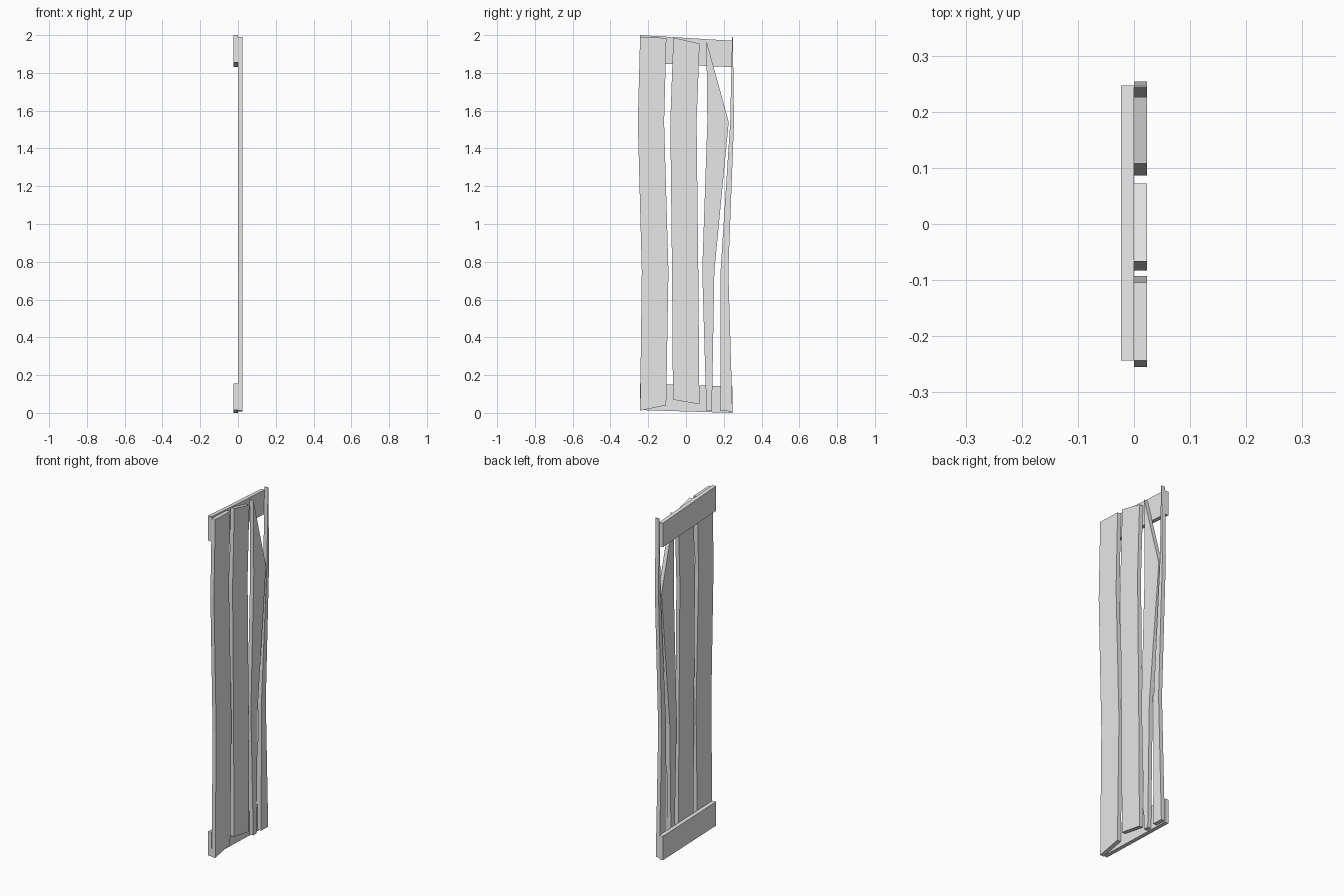
import bpy
import bmesh

# Remove the default cube
default_cube = bpy.data.objects.get("Cube")
if default_cube:
    bpy.data.objects.remove(default_cube, do_unlink=True)

# Single flat colour
grey = bpy.data.materials.new("plain_grey")
grey.use_nodes = True
colour = (0.8, 0.8, 0.8, 1.0)
grey.diffuse_color = colour
grey.node_tree.nodes["Principled BSDF"].inputs["Base Color"].default_value = colour

LOW_BEND, HIGH_BEND = 0.75, 1.54   # heights where the warped boards bend
THICKNESS = 0.023


def make_board(name, rows, x_start, x_end):
    """Build a flat board from (left, right) edge points, then thicken it along x."""
    bm = bmesh.new()
    pairs = [[bm.verts.new((x_start, y, z)) for y, z in row] for row in rows]
    for (low_a, low_b), (high_a, high_b) in zip(pairs, pairs[1:]):
        bm.faces.new((low_a, low_b, high_b, high_a))
    result = bmesh.ops.extrude_face_region(bm, geom=bm.faces[:])
    moved = [g for g in result["geom"] if isinstance(g, bmesh.types.BMVert)]
    bmesh.ops.translate(bm, verts=moved, vec=(x_end - x_start, 0, 0))
    # The starting sheet closes the back of the board
    if not any(all(abs(v.co.x - x_start) < 1e-5 for v in f.verts) for f in bm.faces):
        for (low_a, low_b), (high_a, high_b) in zip(pairs, pairs[1:]):
            bm.faces.new((low_a, low_b, high_b, high_a))
    bmesh.ops.recalc_face_normals(bm, faces=bm.faces[:])
    mesh = bpy.data.meshes.new(name)
    bm.to_mesh(mesh)
    bm.free()
    mesh.materials.append(grey)
    board = bpy.data.objects.new(name, mesh)
    bpy.context.collection.objects.link(board)
    return board


def make_plank(name, bottom, low, high, top):
    """Upright plank: sloped ends, with a level bend at two heights."""
    rows = [bottom,
            [(y, LOW_BEND) for y in low],
            [(y, HIGH_BEND) for y in high],
            top]
    return make_board(name, rows, 0, THICKNESS)


# Upright warped planks
make_plank("front_plank",
           [(-0.243, 0.012), (-0.105, 0.04)],
           (-0.234, -0.093), (-0.255, -0.116),
           [(-0.243, 1.99), (-0.104, 1.985)])
make_plank("middle_plank",
           [(-0.069, 0.07), (0.071, 0.046)],
           (-0.074, 0.065), (-0.083, 0.056),
           [(-0.067, 1.987), (0.072, 1.955)])
make_plank("split_plank",
           [(0.108, 0.01), (0.137, 0.01)],
           (0.086, 0.15), (0.113, 0.226),
           [(0.108, 1.968), (0.111, 1.96)])
make_plank("back_plank",
           [(0.181, 0.01), (0.246, 0.008)],
           (0.183, 0.224), (0.234, 0.254),
           [(0.244, 1.99), (0.248, 1.99)])

# Crossbars on the far side of the planks, slightly tilted
BAR_FRONT, BAR_BACK = -0.243, 0.247
for name, bottom, top in (("lower_crossbar", (0.015, 0.0), (0.155, 0.14)),
                          ("upper_crossbar", (1.855, 1.83), (2.0, 1.97))):
    make_board(name,
               [list(zip((BAR_FRONT, BAR_BACK), heights)) for heights in (bottom, top)],
               0, -THICKNESS)
